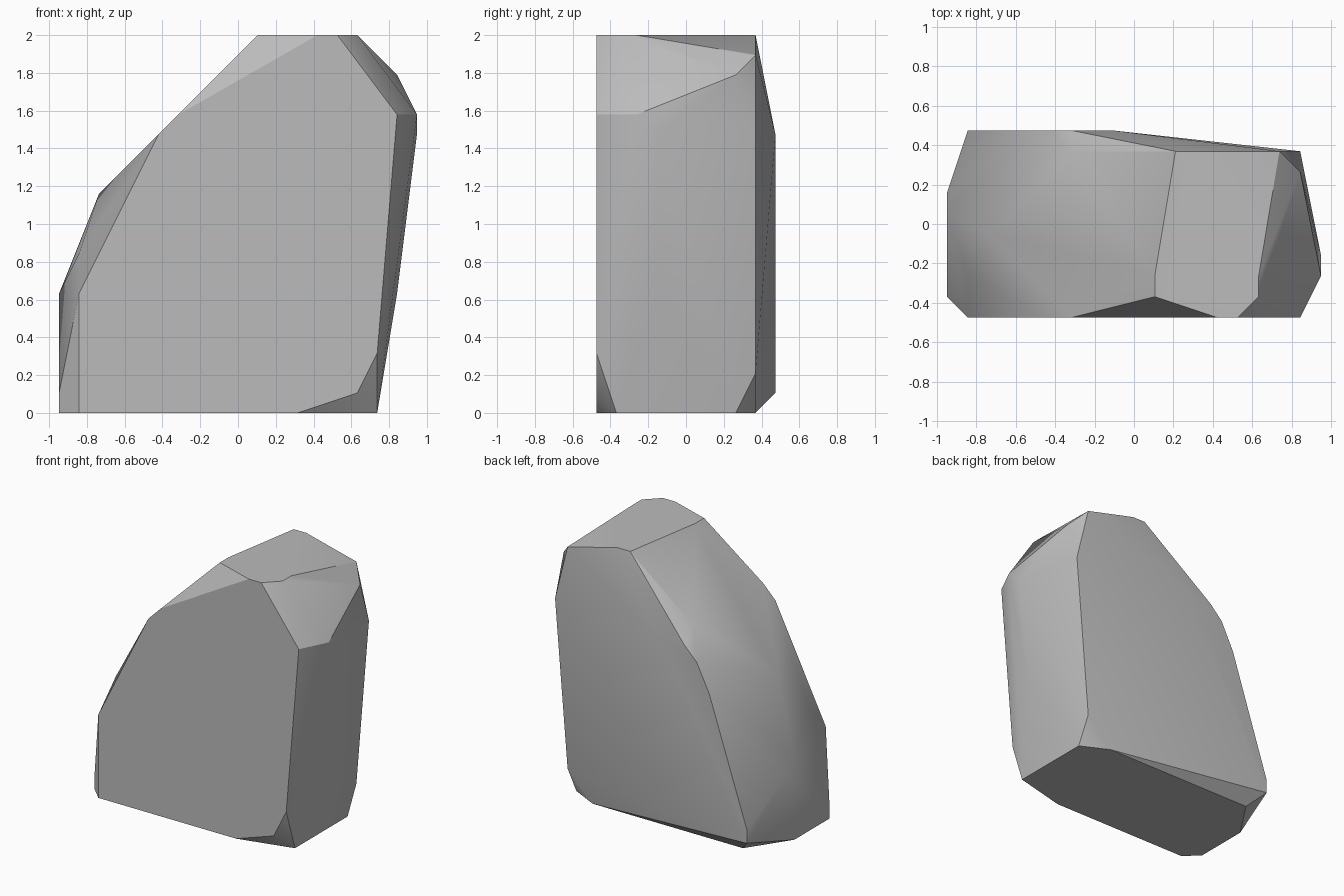
import bpy, bmesh, math

cube = bpy.data.objects.get("Cube")
if cube:
    bpy.data.objects.remove(cube, do_unlink=True)

UNIT = 2 / 19  # the rock's corners lie on a lattice

# Corners by region, in lattice steps
FOOT = [(1, 0, 0), (12, 0, 0), (16, 1, 0), (16, 7, 0), (14, 8, 0), (2, 8, 0), (0, 5, 0), (0, 1, 0)]
FRONT = [(1, 0, 6), (5, 0, 14), (6, 0, 15), (17, 0, 15), (16, 0, 3), (15, 0, 1)]
CROWN = [(10, 1, 19), (10, 2, 19), (11, 8, 19), (12, 8, 19), (15, 2, 19), (15, 1, 19), (14, 0, 19), (13, 0, 19)]
STEEP_SIDE = [(16, 8, 18), (17, 7, 17), (18, 2, 15), (18, 3, 14), (17, 3, 6), (17, 8, 14), (16, 8, 2)]
BACK = [(8, 9, 14), (6, 9, 14), (6, 8, 15), (5, 9, 13), (4, 9, 11), (1, 9, 2), (1, 9, 1)]
SLOPED_SIDE = [(0, 1, 1), (0, 6, 5), (0, 5, 6), (1, 2, 8), (2, 4, 11)]

# Chiselled rock: the convex skin around the corners
bm = bmesh.new()
for x, y, z in FOOT + FRONT + CROWN + STEEP_SIDE + BACK + SLOPED_SIDE:
    bm.verts.new(((x - 9) * UNIT, (y - 4.5) * UNIT, z * UNIT))
hull = bmesh.ops.convex_hull(bm, input=bm.verts[:])
loose = {v for v in hull["geom_interior"] + hull["geom_unused"] if isinstance(v, bmesh.types.BMVert)}
bmesh.ops.delete(bm, geom=list(loose), context="VERTS")
bmesh.ops.dissolve_limit(bm, angle_limit=math.radians(0.5), verts=bm.verts[:], edges=bm.edges[:])
bmesh.ops.recalc_face_normals(bm, faces=bm.faces[:])
mesh = bpy.data.meshes.new("rock")
bm.to_mesh(mesh)
bm.free()

# Stone grey
stone = bpy.data.materials.new("stone_grey")
stone.use_nodes = True
stone.diffuse_color = (0.5, 0.5, 0.5, 1)
stone.node_tree.nodes["Principled BSDF"].inputs["Base Color"].default_value = (0.5, 0.5, 0.5, 1)
mesh.materials.append(stone)

rock = bpy.data.objects.new("rock", mesh)
bpy.context.collection.objects.link(rock)
bpy.context.view_layer.objects.active = rock
rock.select_set(True)
bpy.ops.object.shade_smooth_by_angle(angle=math.radians(30))
